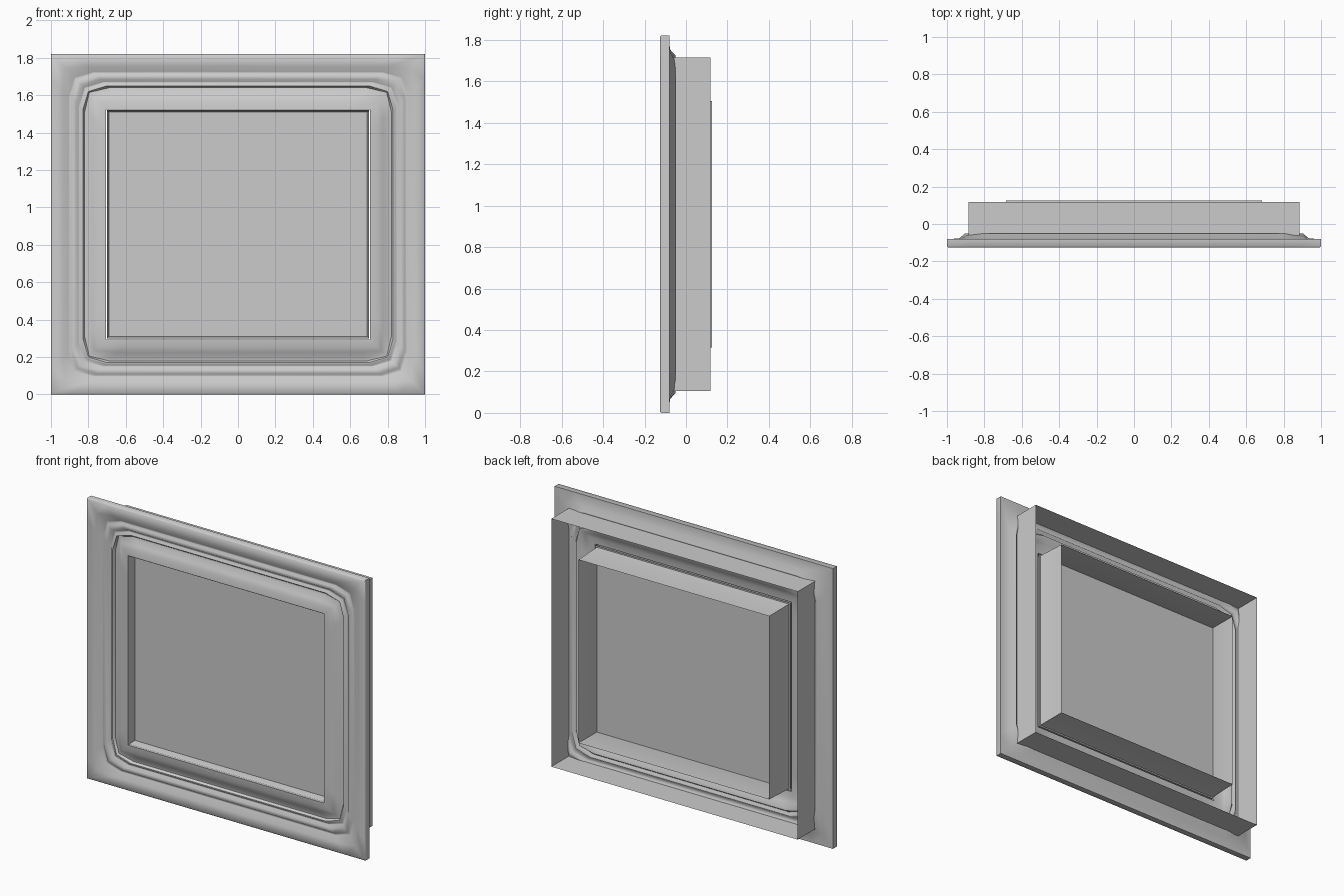
import bpy, bmesh, math

if "Cube" in bpy.data.objects:
    bpy.data.objects.remove(bpy.data.objects["Cube"], do_unlink=True)

MID_Z = 0.91      # height of the window centre
LESS = 0.09       # half height is this much less than half width


def make_material(name, colour):
    mat = bpy.data.materials.new(name)
    mat.use_nodes = True
    mat.diffuse_color = colour
    mat.node_tree.nodes["Principled BSDF"].inputs["Base Color"].default_value = colour
    return mat


grey = make_material("plain grey", (0.6, 0.6, 0.6, 1))


def loop_points(half, y, cut=0.0, less=LESS, radius=0.13):
    """Rectangle in the x-z plane, three points per corner; cut pulls corners in."""
    hx, hz = half, half - less
    points = []
    for sx, sz in ((1, 1), (-1, 1), (-1, -1), (1, -1)):
        corner = [(hx, hz - radius), (hx - cut, hz - cut), (hx - radius, hz)]
        if sx * sz < 0:
            corner.reverse()
        points += [(sx * x, y, MID_Z + sz * z) for x, z in corner]
    return points


def loft(name, loops, closed=False, cap=False, angle=50):
    """Skin a series of matching loops."""
    bm = bmesh.new()
    rings = [[bm.verts.new(p) for p in pts] for pts in loops]
    pairs = list(zip(rings, rings[1:]))
    if closed:
        pairs.append((rings[-1], rings[0]))
    for a, b in pairs:
        n = len(a)
        for i in range(n):
            j = (i + 1) % n
            bm.faces.new((a[i], a[j], b[j], b[i]))
    if cap:
        bm.faces.new(rings[-1])
    bmesh.ops.recalc_face_normals(bm, faces=bm.faces)
    mesh = bpy.data.meshes.new(name)
    bm.to_mesh(mesh)
    bm.free()
    obj = bpy.data.objects.new(name, mesh)
    bpy.context.collection.objects.link(obj)
    mesh.materials.append(grey)
    bpy.ops.object.select_all(action="DESELECT")
    bpy.context.view_layer.objects.active = obj
    obj.select_set(True)
    bpy.ops.object.shade_smooth_by_angle(angle=math.radians(angle))
    return obj


# Moulded front frame: (half width, y, corner cut) from the rim to the opening
front = [
    (1.0, -0.120, 0), (0.995, -0.125, 0), (0.935, -0.125, 0.01),
    (0.905, -0.098, 0.03), (0.897, -0.098, 0.03),
    (0.888, -0.108, 0.03), (0.866, -0.108, 0.03),
    (0.852, -0.092, 0.03), (0.846, -0.092, 0.03),
    (0.838, -0.102, 0.03), (0.830, -0.102, 0.03),
    (0.820, -0.088, 0.025), (0.805, -0.090, 0.02),
    (0.775, -0.108, 0.01), (0.745, -0.118, 0), (0.705, -0.122, 0),
]
# The back follows the same moulding
THICK = 0.047
back = [(h, y + THICK, c) for h, y, c in reversed(front[2:])]
back += [(1.0, -0.080, 0)]
loft("moulded_frame", [loop_points(*p) for p in front + back], closed=True)

# Thin outer sleeve behind the frame
loft("outer_sleeve", [loop_points(0.885, y, less=0.08) for y in (-0.07, 0.118)])

# Thin inner sleeve around the pane
loft("inner_sleeve", [loop_points(h, y) for h, y in ((0.70, -0.115), (0.69, -0.07), (0.685, 0.125))])

# Flat pane across the opening
loft("pane", [loop_points(0.70, -0.071), loop_points(0.66, -0.071)], cap=True)
